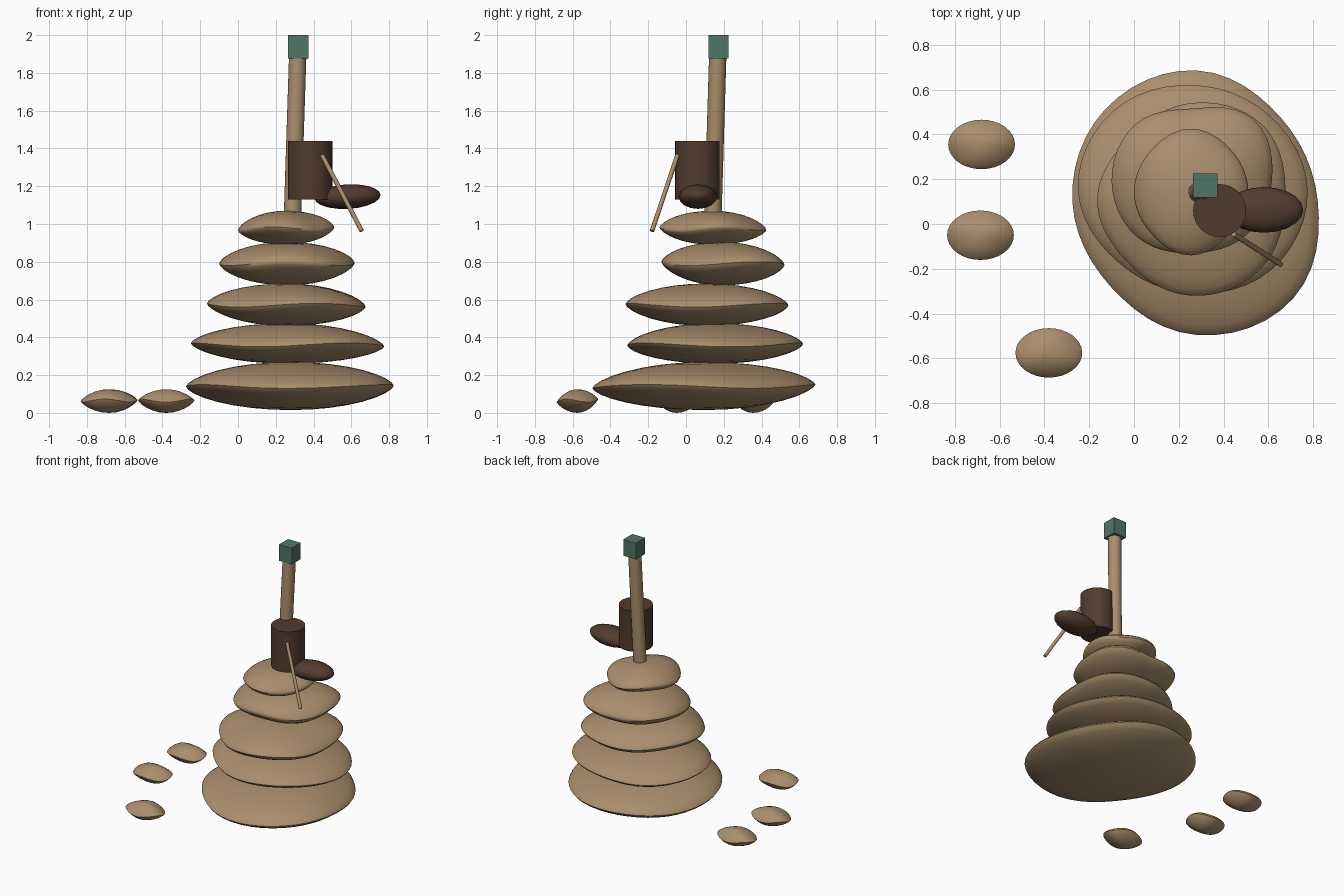
import bpy, bmesh
from math import sin, cos, pi, floor, radians
from mathutils import Vector, Matrix

cube = bpy.data.objects.get("Cube")
if cube:
    bpy.data.objects.remove(cube, do_unlink=True)


def material(name, rgb):
    mat = bpy.data.materials.new(name)
    mat.use_nodes = True
    color = (*rgb, 1)
    mat.diffuse_color = color
    mat.node_tree.nodes["Principled BSDF"].inputs["Base Color"].default_value = color
    return mat


TAN = material("tan stone", (0.40, 0.27, 0.15))
BROWN = material("dark brown", (0.085, 0.044, 0.027))
TEAL = material("muted teal", (0.085, 0.18, 0.14))


def finish(name, bm, mat, angle=None):
    bmesh.ops.recalc_face_normals(bm, faces=bm.faces)
    mesh = bpy.data.meshes.new(name)
    bm.to_mesh(mesh)
    bm.free()
    mesh.materials.append(mat)
    obj = bpy.data.objects.new(name, mesh)
    bpy.context.collection.objects.link(obj)
    if angle:
        bpy.ops.object.select_all(action="DESELECT")
        obj.select_set(True)
        bpy.context.view_layer.objects.active = obj
        bpy.ops.object.shade_smooth_by_angle(angle=radians(angle))
    return obj


def outline(radii, turn):
    """Smooth closed interpolation of evenly spaced radii; turn runs 0 to 1."""
    n = len(radii)
    i = floor(turn * n)
    t = turn * n - i
    a, b, c, d = (radii[(i + k) % n] for k in (-1, 0, 1, 2))
    return b + t * ((c - a) + t * ((2*a - 5*b + 4*c - d) + t * (3*(b - c) + d - a))) / 2


def stone(name, center, radii, low, rim, high, pinch, wave, flat=1, segments=48, rings=16):
    """Lens-shaped stone with an irregular outline and a gently wavy rim."""
    bm = bmesh.new()
    bottom = bm.verts.new((*center, low))
    loops = []
    for j in range(1, rings):
        lat = pi * (j / rings - 0.5)
        rise = abs(sin(lat)) ** pinch
        z = rim + rise * ((high - rim) if lat > 0 else (low - rim))
        loop = []
        for s in range(segments):
            a = 2 * pi * s / segments
            r = outline(radii, s / segments) * cos(lat)
            dz = wave * sin(3 * a + center[0] * 9 + rim * 5) * cos(lat) ** 2
            loop.append(bm.verts.new((center[0] + r * cos(a),
                                      center[1] + r * flat * sin(a), z + dz)))
        loops.append(loop)
    top = bm.verts.new((*center, high))
    for s in range(segments):
        n = (s + 1) % segments
        bm.faces.new((bottom, loops[0][n], loops[0][s]))
        bm.faces.new((top, loops[-1][s], loops[-1][n]))
        for lo, up in zip(loops, loops[1:]):
            bm.faces.new((lo[s], lo[n], up[n], up[s]))
    return finish(name, bm, TAN, 50)


def rod(name, start, end, radius, mat, sides=32):
    start, end = Vector(start), Vector(end)
    axis = end - start
    turn = axis.to_track_quat("Z", "Y").to_matrix().to_4x4()
    bm = bmesh.new()
    bmesh.ops.create_cone(bm, cap_ends=True, segments=sides, radius1=radius, radius2=radius,
                          depth=axis.length,
                          matrix=Matrix.Translation((start + end) / 2) @ turn)
    return finish(name, bm, mat, 40)


# Stacked stones: centre, outline radii, and bottom, rim and top heights
LAYERS = [
    ((.28, .10), (.54, .53, .585, .58, .555, .54, .595, .61), (.015, .14, .27)),
    ((.26, .15), (.515, .48, .47, .50, .51, .46, .46, .50), (.26, .36, .475)),
    ((.255, .11), (.42, .46, .43, .39, .42, .40, .43, .44), (.46, .57, .685)),
    ((.26, .19), (.355, .39, .325, .36, .36, .35, .32, .34), (.675, .79, .905)),
    ((.255, .14), (.255, .26, .285, .26, .255, .255, .28, .25), (.89, .975, .1 + .97)),
]
for i, (center, radii, heights) in enumerate(LAYERS):
    stone(f"stacked_stone_{i + 1}", center, radii, *heights, 1.3, .01)

# Loose pebbles beside the stack
for i, center in enumerate([(-.68, .355), (-.685, -.05), (-.38, -.575)]):
    stone(f"loose_pebble_{i + 1}", center, [.149] * 8, 0, .065, .125, 1.7, .008,
          flat=.74, segments=32, rings=12)

# Leaning post with its block on top
rod("post", (.288, .142, 1.03), (.316, .168, 1.89), .046, TAN)
bm = bmesh.new()
bmesh.ops.create_cube(bm, matrix=Matrix.Translation((.318, .172, 1.938))
                      @ Matrix.Diagonal((.108, .108, .124, 1)))
finish("post_block", bm, TEAL)

# Dark drum with an oval lobe and a thin stick
rod("drum", (.382, .06, 1.13), (.382, .06, 1.44), .118, BROWN)
bm = bmesh.new()
bmesh.ops.create_uvsphere(bm, u_segments=16, v_segments=10, radius=1,
                          matrix=Matrix.Translation((.58, .063, 1.145))
                          @ Matrix.Rotation(radians(-3), 4, "Y")
                          @ Matrix.Diagonal((.175, .102, .065, 1))
                          @ Matrix.Rotation(pi / 2, 4, "Y"))
finish("oval_lobe", bm, BROWN, 60)
rod("stick", (.445, -.045, 1.365), (.655, -.18, .963), .012, TAN, 12)
